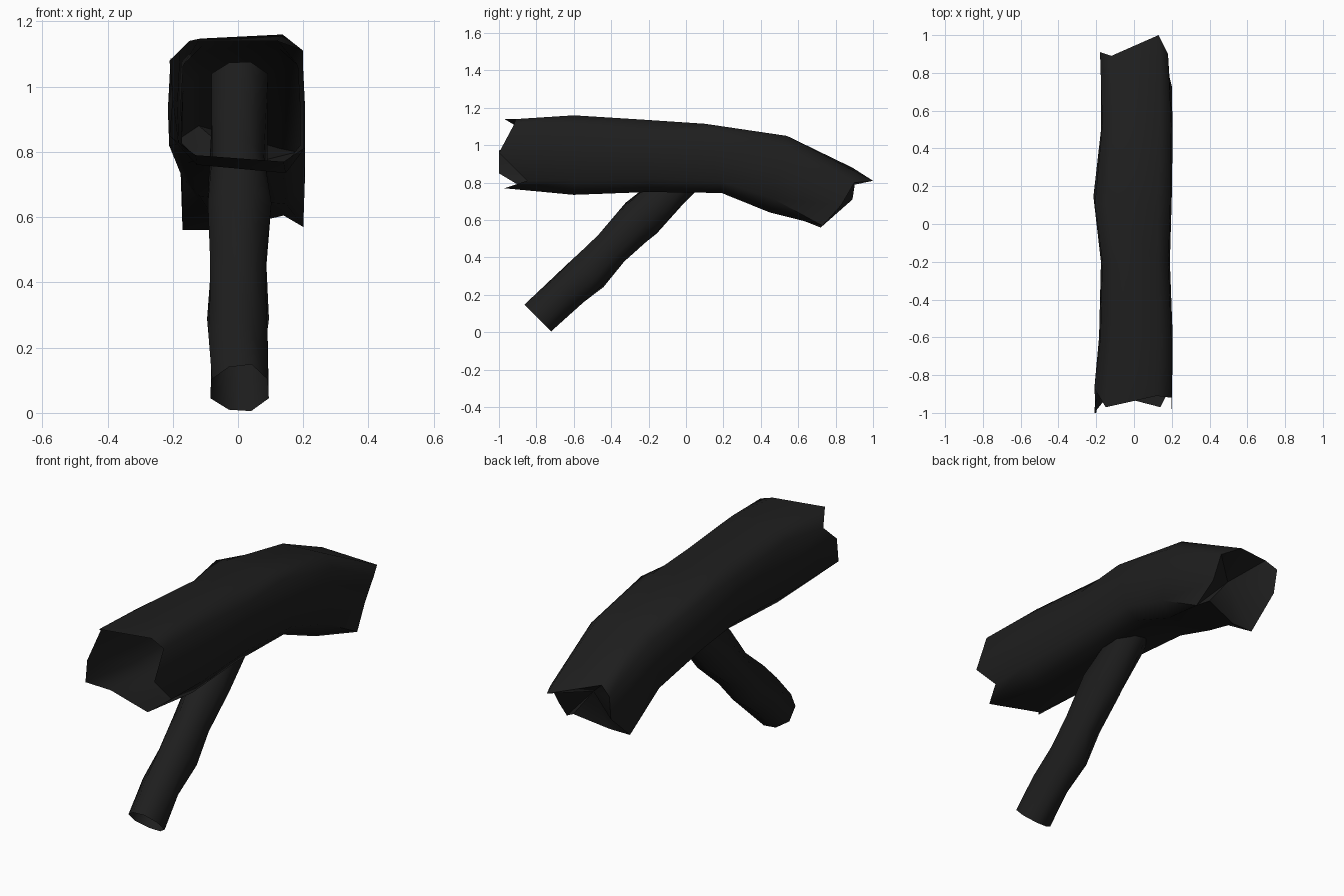
import bpy, bmesh, math
from mathutils import Vector

if "Cube" in bpy.data.objects:
    bpy.data.objects.remove(bpy.data.objects["Cube"])

mat = bpy.data.materials.new("charred_bark")
mat.diffuse_color = (0.013, 0.013, 0.013, 1)
mat.use_nodes = True
mat.node_tree.nodes["Principled BSDF"].inputs["Base Color"].default_value = mat.diffuse_color


def loft(name, rings, cap_end=None):
    """Skin a list of rings; an optional point closes the last ring with a fan."""
    bm = bmesh.new()
    loops = [[bm.verts.new(p) for p in ring] for ring in rings]
    n = len(loops[0])
    for a, b in zip(loops, loops[1:]):
        for i in range(n):
            j = (i + 1) % n
            bm.faces.new((a[i], a[j], b[j], b[i]))
    if cap_end is not None:
        c = bm.verts.new(cap_end)
        for i in range(n):
            bm.faces.new((loops[-1][i], loops[-1][(i + 1) % n], c))
    bmesh.ops.recalc_face_normals(bm, faces=bm.faces)
    me = bpy.data.meshes.new(name)
    bm.to_mesh(me)
    bm.free()
    me.materials.append(mat)
    ob = bpy.data.objects.new(name, me)
    bpy.context.collection.objects.link(ob)
    bpy.context.view_layer.objects.active = ob
    ob.select_set(True)
    bpy.ops.object.shade_smooth_by_angle(angle=math.radians(60))
    ob.select_set(False)
    return ob


# Hollow log: jagged open front rim, bent body, broken and closed back
front_rim = [(.2, -.85, .81), (.2, -1, .96), (.2, -.92, 1.11), (.12, -.91, 1.14),
             (-.15, -.97, 1.14), (-.21, -.87, 1.08), (-.2, -1, .97), (-.21, -1, .85),
             (-.13, -.9, .79), (.14, -.97, .77)]
back_rim = [(.2, .73, .57), (.175, .83, .68), (.18, .9, .8), (.13, 1, .81),
            (-.12, .89, .88), (-.18, .91, .84), (-.175, .89, .71), (-.17, .72, .56),
            (-.05, .72, .56), (.14, .76, .605)]
# left x, right x, top y, top z, bottom y, bottom z, shoulder height
stations = [(-.185, .205, -.6, 1.16, -.6, .735, .87),
            (-.175, .19, -.2, 1.135, -.2, .75, .82),
            (-.215, .2, .1, 1.115, .19, .745, .92),
            (-.175, .205, .54, 1.05, .45, .64, .86)]
body = []
for xl, xr, yt, zt, yb, zb, s in stations:
    mid, half = (xl + xr) / 2, (xr - xl) / 2
    section = [(1, .18), (1, .5), (.96, s), (.65, 1), (-.65, .97),
               (-.96, s), (-1, .5), (-.98, .2), (-.7, .06), (.7, 0)]
    body.append([(mid + u * half, yb + (yt - yb) * v, zb + (zt - zb) * v)
                 for u, v in section])
loft("hollow_log", [front_rim] + body + [back_rim], cap_end=(.02, .76, .76))

# Leaning hollow branch that props the log and runs up inside it
path = [(.005, -.79, .075, .088), (0, -.65, .21, .09), (0, -.52, .32, .096),
        (0, -.4, .45, .086), (.005, -.24, .61, .1), (0, -.08, .76, .088),
        (.005, .17, 1.01, .085)]
across = Vector((0, -1, 1)).normalized()
rings = []
for k, (x, y, z, r) in enumerate(path):
    ring = []
    for i in range(8):
        a = math.tau * (i + .5) / 8
        rr = r * (1.04 + .07 * math.sin(2.3 * k + 2.1 * i))
        p = Vector((x + rr * math.cos(a), y, z)) + across * rr * math.sin(a) * 1.16
        p.z = max(p.z, 0)
        ring.append(p)
    rings.append(ring)
loft("prop_branch", rings)
